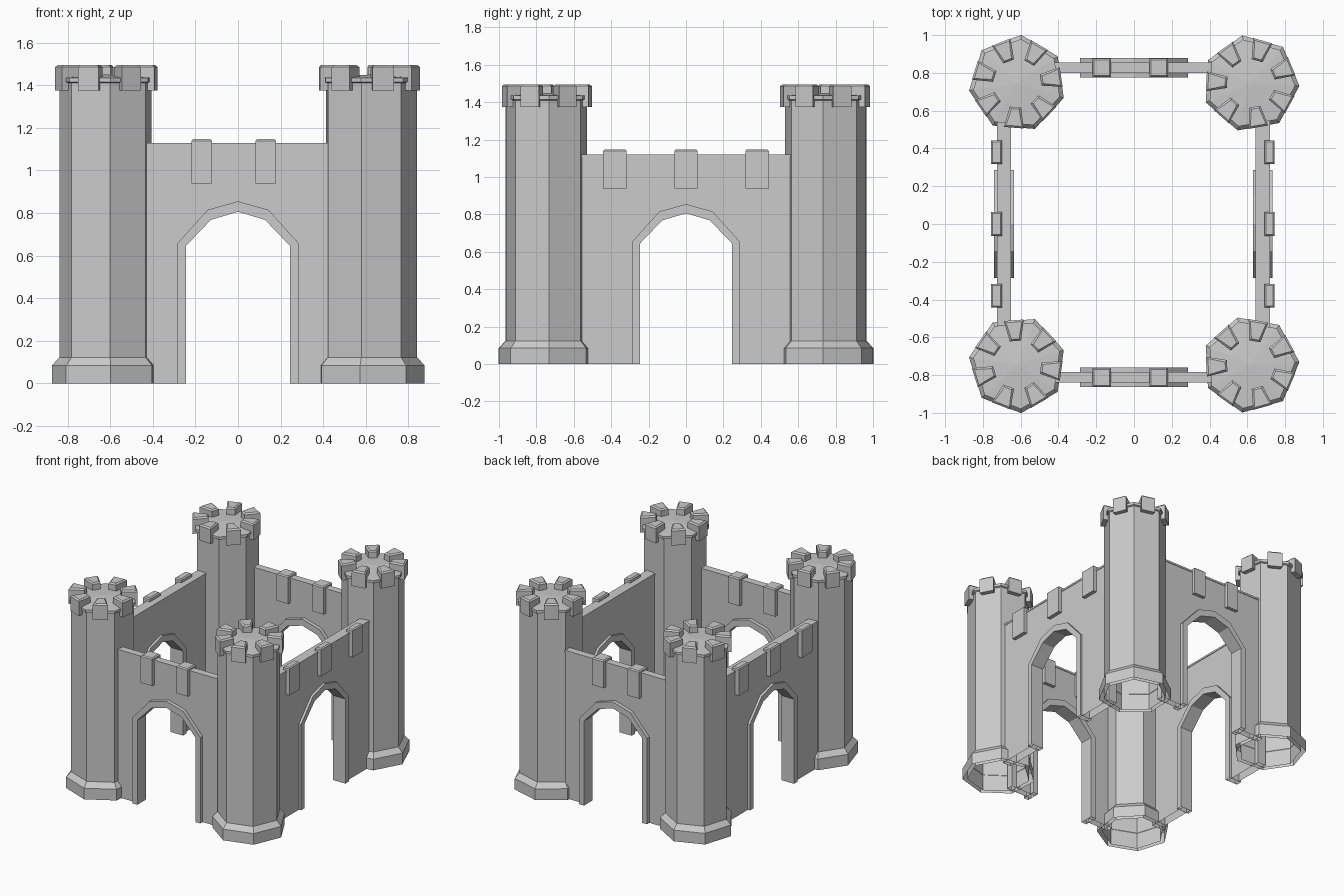
import bpy, bmesh
from math import sin, cos, pi, radians
from mathutils import Matrix, Vector

if "Cube" in bpy.data.objects:
    bpy.data.objects.remove(bpy.data.objects["Cube"])

SIDES = 7
STEP = 2 * pi / SIDES


def finish(bm, name):
    bmesh.ops.recalc_face_normals(bm, faces=bm.faces)
    me = bpy.data.meshes.new(name)
    bm.to_mesh(me)
    bm.free()
    ob = bpy.data.objects.new(name, me)
    bpy.context.collection.objects.link(ob)
    return ob


def lathe(name, rings, centre, angle, apex=None):
    """Seven-sided stack of (radius, z) rings, open below, optional apex."""
    bm = bmesh.new()
    loops = [[bm.verts.new((centre[0] + r * cos(angle + i * STEP),
                            centre[1] + r * sin(angle + i * STEP), z))
              for i in range(SIDES)] for r, z in rings]
    for a, b in zip(loops, loops[1:]):
        for i in range(SIDES):
            j = (i + 1) % SIDES
            bm.faces.new((a[i], a[j], b[j], b[i]))
    if apex is not None:
        tip = bm.verts.new((centre[0], centre[1], apex))
        for i in range(SIDES):
            bm.faces.new((loops[-1][i], loops[-1][(i + 1) % SIDES], tip))
    return finish(bm, name)


def slab(name, outline, d0, d1, matrix, open_bottom=True):
    """Extrude an (x, z) outline from depth d0 to d1, then place it."""
    bm = bmesh.new()
    f = bm.faces.new([bm.verts.new((x, d0, z)) for x, z in outline])
    ext = bmesh.ops.extrude_face_region(bm, geom=[f], use_keep_orig=True)
    for v in ext["geom"]:
        if isinstance(v, bmesh.types.BMVert):
            v.co.y = d1
    if open_bottom:
        low = [f for f in bm.faces if all(v.co.z < 1e-4 for v in f.verts)]
        bmesh.ops.delete(bm, geom=low, context='FACES_ONLY')
    bm.transform(matrix)
    return finish(bm, name)


def block(name, w, d0, d1, z0, z1, w_in, matrix, chamfer=0.01):
    """Merlon block: width w_in at depth d0, w at depth d1, chamfered top."""
    bm = bmesh.new()
    c = chamfer
    rings = []
    for z, k in ((z0, 0), (z1 - c, 0), (z1, c)):
        a, b = w_in / 2 - k, w / 2 - k
        rings.append([bm.verts.new(p) for p in ((-a, d0 + k, z), (a, d0 + k, z),
                                                (b, d1 - k, z), (-b, d1 - k, z))])
    for p, q in zip(rings, rings[1:]):
        for i in range(4):
            j = (i + 1) % 4
            bm.faces.new((p[i], p[j], q[j], q[i]))
    bm.faces.new(rings[0][::-1])
    bm.faces.new(rings[-1])
    bm.transform(matrix)
    return finish(bm, name)


# Corner towers: plinth, shaft, capped rim and seven wedge merlons
for sx, start in ((-1, 85.5), (1, 100)):
    for sy in (-1, 1):
        c = (0.618 * sx, 0.744 * sy)
        ang = radians(start) * sy
        lathe("tower_shaft", [(0.223, 0), (0.223, 1.41)], c, ang)
        lathe("tower_plinth", [(0.258, 0), (0.258, 0.085), (0.221, 0.125)], c, ang)
        lathe("tower_roof", [(0.223, 1.41), (0.236, 1.415), (0.236, 1.435)],
              c, ang, apex=1.45)
        for i in range(SIDES):
            a = ang + (i + 0.5) * STEP
            m = Matrix.Translation((*c, 0)) @ Matrix.Rotation(a - pi / 2, 4, 'Z')
            block("tower_merlon", 0.105, 0.125, 0.235, 1.375, 1.495, 0.06, m)

# Arch profiles, left foot to right foot
inner = [(-0.245, 0), (-0.245, 0.645), (-0.127, 0.768), (0, 0.806),
         (0.127, 0.768), (0.245, 0.645), (0.245, 0)]
outer = [(-0.287, 0), (-0.287, 0.655), (-0.143, 0.815), (0, 0.855),
         (0.143, 0.815), (0.287, 0.655), (0.287, 0)]

# Four curtain walls: (turn, distance from centre, half length, half thickness,
# top, merlon positions, merlon depth range)
walls = [
    ("front", 180, 0.812, 0.46, 0.024, 1.128, (0.17, -0.13), (-0.05, 0.05)),
    ("back", 0, 0.827, 0.46, 0.024, 1.128, (-0.17, 0.13), (-0.05, 0.05)),
    ("right", -90, 0.682, 0.58, 0.034, 1.12, (-0.38, 0, 0.38), (0.01, 0.063)),
    ("left", 90, 0.688, 0.58, 0.034, 1.12, (-0.38, 0, 0.38), (0.01, 0.068)),
]
for side, turn, dist, half, t, top, spots, depth in walls:
    m = Matrix.Rotation(radians(turn), 4, 'Z') @ Matrix.Translation((0, dist, 0))
    body = [(-half, 0)] + inner + [(half, 0), (half, top - 0.012), (-half, top - 0.012)]
    slab(side + "_wall", body, -t, t, m)
    slab(side + "_arch_surround", outer + inner[::-1], -0.052, 0.052, m)
    # thin coping along the wall top
    cap = [(-half, top - 0.014), (half, top - 0.014), (half, top), (-half, top)]
    slab(side + "_coping", cap, -t - 0.004, t + 0.004, m, False)
    for x in spots:
        w = 0.098 if len(spots) == 2 else 0.125
        block(side + "_wall_merlon", w, depth[0], depth[1], 0.938, 1.147, w,
              m @ Matrix.Translation((x, 0, 0)), 0.008)
